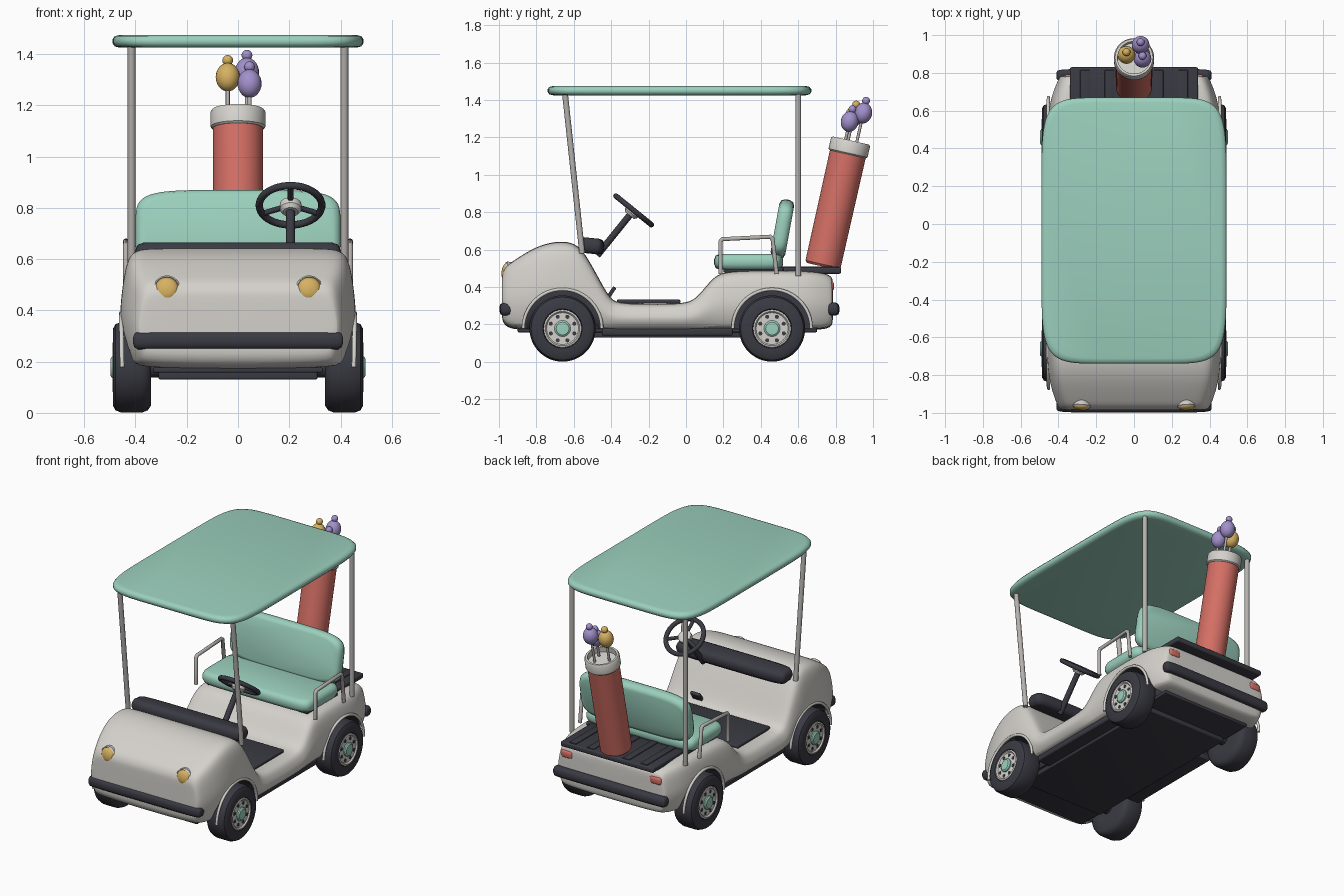
import bpy, bmesh, math
from mathutils import Vector, Matrix

if "Cube" in bpy.data.objects:
    bpy.data.objects.remove(bpy.data.objects["Cube"])


def material(name, rgb):
    m = bpy.data.materials.new(name)
    m.diffuse_color = (*rgb, 1)
    m.use_nodes = True
    m.node_tree.nodes["Principled BSDF"].inputs["Base Color"].default_value = m.diffuse_color
    return m


CREAM = material("warm white paint", (0.66, 0.64, 0.60))
DARK = material("charcoal rubber", (0.042, 0.042, 0.056))
GREEN = material("mint green", (0.33, 0.63, 0.51))
RED = material("coral red", (0.66, 0.16, 0.13))
GOLD = material("golden yellow", (0.68, 0.44, 0.12))
PURPLE = material("lavender", (0.36, 0.28, 0.60))
METAL = material("grey metal", (0.46, 0.44, 0.42))


def finish(obj, name, mat, angle=35):
    obj.name = name
    obj.data.materials.clear()
    obj.data.materials.append(mat)
    bpy.ops.object.select_all(action='DESELECT')
    obj.select_set(True)
    bpy.context.view_layer.objects.active = obj
    bpy.ops.object.shade_smooth_by_angle(angle=math.radians(angle))
    return obj


def loft(name, rings, mat, matrix=Matrix(), angle=35):
    """Skin closed rings of equal length and cap both ends."""
    bm = bmesh.new()
    rows = [[bm.verts.new(matrix @ Vector(p)) for p in r] for r in rings]
    n = len(rows[0])
    for a, b in zip(rows, rows[1:]):
        for i in range(n):
            bm.faces.new((a[i], a[(i + 1) % n], b[(i + 1) % n], b[i]))
    bm.faces.new(rows[0])
    bm.faces.new(rows[-1])
    bmesh.ops.recalc_face_normals(bm, faces=bm.faces)
    me = bpy.data.meshes.new(name)
    bm.to_mesh(me)
    bm.free()
    obj = bpy.data.objects.new(name, me)
    bpy.context.collection.objects.link(obj)
    return finish(obj, name, mat, angle)


def lathe(name, profile, origin, axis, mat, seg=32, angle=35):
    """Turn (radius, distance) points about an axis."""
    m = Matrix.Translation(origin) @ Vector(axis).to_track_quat('Z', 'Y').to_matrix().to_4x4()
    turn = [2 * math.pi * i / seg for i in range(seg)]
    rings = [[(r * math.cos(t), r * math.sin(t), d) for t in turn] for r, d in profile]
    return loft(name, rings, mat, m, angle)


def rod(name, a, b, r, mat, seg=16):
    d = Vector(b) - Vector(a)
    return lathe(name, [(r, 0), (r, d.length)], a, d, mat, seg)


def ball(name, c, r, h, axis, mat):
    prof = [(max(r * math.sin(t), 0.0005), -h * math.cos(t))
            for t in [math.pi * i / 14 for i in range(15)]]
    return lathe(name, prof, c, axis, mat, 20, 60)


def slab(name, hx, hy, hz, n, edge, mat, loc, rot=0):
    """Pillow-edged plate with a rounded-rectangle outline."""
    rings = []
    for inset, z in ((edge * 1.6, -hz), (edge * 0.5, -hz * 0.8), (0, -hz * 0.3),
                     (0, hz * 0.3), (edge * 0.5, hz * 0.8), (edge * 1.6, hz)):
        ring = []
        for i in range(64):
            t = 2 * math.pi * (i + 0.5) / 64
            c, s = math.cos(t), math.sin(t)
            ring.append((math.copysign(abs(c) ** (2 / n), c) * (hx - inset),
                         math.copysign(abs(s) ** (2 / n), s) * (hy - inset), z))
        rings.append(ring)
    return loft(name, rings, mat, Matrix.Translation(loc) @ Matrix.Rotation(rot, 4, 'X'), 50)


def box(name, c, size, mat, bevel=0.01, rot=0):
    bpy.ops.mesh.primitive_cube_add(size=1, location=c, rotation=(rot, 0, 0))
    o = bpy.context.object
    o.scale = size
    bpy.ops.object.transform_apply(location=False, rotation=False, scale=True)
    b = o.modifiers.new("bevel", 'BEVEL')
    b.width, b.segments = bevel, 3
    bpy.ops.object.modifier_apply(modifier="bevel")
    return finish(o, name, mat, 40)


def tube(name, pts, r, mat):
    cu = bpy.data.curves.new(name, 'CURVE')
    cu.dimensions, cu.bevel_depth, cu.bevel_resolution = '3D', r, 3
    cu.use_fill_caps = True
    s = cu.splines.new('POLY')
    s.points.add(len(pts) - 1)
    for p, q in zip(s.points, pts):
        p.co = (*q, 1)
    o = bpy.data.objects.new(name, cu)
    bpy.context.collection.objects.link(o)
    bpy.ops.object.select_all(action='DESELECT')
    o.select_set(True)
    bpy.context.view_layer.objects.active = o
    bpy.ops.object.convert(target='MESH')
    return finish(bpy.context.object, name, mat, 50)


# Body shell: stations of (y, top, half width, bottom)
stations = [(-.985, .45, .375, .25), (-.982, .475, .39, .22), (-.965, .51, .405, .19),
            (-.93, .535, .42, .175), (-.87, .575, .44, .17), (-.80, .615, .455, .17),
            (-.72, .64, .462, .17), (-.64, .645, .462, .17), (-.58, .625, .462, .17),
            (-.53, .565, .46, .17), (-.46, .435, .46, .17), (-.41, .345, .46, .17),
            (-.37, .312, .46, .17), (-.2, .31, .46, .17), (-.01, .31, .46, .17),
            (.05, .335, .46, .17), (.10, .395, .46, .17), (.15, .455, .46, .17),
            (.21, .485, .46, .17), (.40, .49, .46, .17), (.60, .488, .457, .17),
            (.69, .482, .435, .17), (.75, .472, .41, .175), (.78, .455, .395, .19),
            (.787, .43, .38, .22)]
half = [(.86, 0), (.93, .06), (.98, .25), (1, .45), (.98, .65), (.955, .82),
        (.92, .93), (.86, .985), (.74, 1), (.35, 1)]
outline = half + [(-x, z) for x, z in reversed(half)]
body = loft("body_shell", [[(fx * w, y, b + fz * (t - b)) for fx, fz in outline]
                           for y, t, w, b in stations], CREAM)
sub = body.modifiers.new("smooth", 'SUBSURF')
sub.levels = sub.render_levels = 2
bpy.ops.object.modifier_apply(modifier="smooth")

# Wheels, arches and arch lips
AXLES, AXLE_Z = (-.66, .46), .178
for s in (-1, 1):
    for y in AXLES:
        cutter = lathe("arch_cutter", [(.205, 0), (.205, .32)], (s * .29, y, AXLE_Z),
                       (s, 0, 0), DARK, 48)
        cut = body.modifiers.new("arch", 'BOOLEAN')
        cut.operation, cut.solver, cut.object = 'DIFFERENCE', 'EXACT', cutter
        cut.material_mode = 'TRANSFER'
        bpy.context.view_layer.objects.active = body
        bpy.ops.object.modifier_apply(modifier="arch")
        bpy.data.objects.remove(cutter)
        arc = [math.pi * (i / 24) for i in range(25)]
        tube("arch_lip", [(s * (.452 + .004 * math.sin(t)), y + .21 * math.cos(t),
                           AXLE_Z + .21 * math.sin(t)) for t in arc], .009, CREAM)
        c = (s * .34, y, AXLE_Z)
        lathe("tyre", [(.10, 0), (.15, 0), (.168, .012), (.177, .035), (.177, .115),
                       (.168, .138), (.15, .148), (.105, .148), (.10, .135)], c, (s, 0, 0), DARK, 48)
        lathe("wheel_rim", [(.101, .12), (.101, .147), (.092, .15), (.085, .142), (.04, .142)],
              c, (s, 0, 0), CREAM, 40)
        lathe("hub_cap", [(.043, .135), (.043, .15), (.034, .157), (.01, .158)], c, (s, 0, 0), GREEN)
        for k in range(8):
            t = math.pi * (k + .5) / 4
            p = (s * .48, y + .068 * math.cos(t), AXLE_Z + .068 * math.sin(t))
            lathe("rim_hole", [(.011, 0), (.011, .005)], p, (s, 0, 0), DARK, 12)
    rod("axle_stub", (s * .25, AXLES[0], AXLE_Z), (s * .36, AXLES[0], AXLE_Z), .04, DARK)
    rod("axle_stub", (s * .25, AXLES[1], AXLE_Z), (s * .36, AXLES[1], AXLE_Z), .04, DARK)
finish(body, "body_shell", CREAM, 40) if len(body.data.materials) < 2 else None

# Underbody, floor mat, rear deck and bumpers
box("underbody", (0, -.1, .148), (.62, 1.2, .036), DARK, .008)
box("under_panel", (0, -.1, .168), (.66, 1.6, .02), DARK, .005)
for s in (-1, 1):
    box("side_sill", (s * .36, -.10, .16), (.10, .70, .04), DARK, .01)
box("floor_mat", (0, -.20, .322), (.72, .34, .022), DARK, .008)
box("pedal", (.2, -.40, .37), (.07, .02, .07), DARK, .006, -.6)
box("rear_deck", (0, .66, .488), (.68, .34, .034), DARK, .01)
for i in range(5):
    box("deck_rib", (-.26 + .13 * i, .66, .505), (.05, .31, .01), DARK, .003)
slab("front_bumper", .41, .036, .034, 7, .012, DARK, (0, -.962, .282))
slab("rear_bumper", .41, .034, .034, 7, .012, DARK, (0, .787, .282))

# Lamps
for s in (-1, 1):
    p = (s * .277, -.945, .48)
    lathe("headlight_rim", [(.054, -.02), (.054, .018), (.048, .026), (.044, .02)], p,
          (s * .06, -1, .15), CREAM)
    lathe("headlight", [(.046, -.02), (.046, .024), (.036, .034), (.02, .039), (.003, .041)], p,
          (s * .06, -1, .15), GOLD, 32, 60)
    box("tail_light", (s * .325, .772, .405), (.085, .04, .05), RED, .015)

# Dashboard and steering
slab("dashboard", .40, .068, .042, 6, .018, DARK, (0, -.505, .62), -.1)
centre, axis = Vector((.205, -.28, .81)), Vector((0, .63, .78)).normalized()
across = Vector((0, -axis.z, axis.y))
side = Vector((1, 0, 0))
bpy.ops.mesh.primitive_torus_add(major_radius=.122, minor_radius=.0145, major_segments=48,
                                 minor_segments=12, location=centre,
                                 rotation=axis.to_track_quat('Z', 'Y').to_euler())
finish(bpy.context.object, "steering_wheel", DARK, 60)
for t in (90, 205, 335):
    d = across * math.sin(math.radians(t)) + side * math.cos(math.radians(t))
    rod("steering_spoke", centre, centre + d * .12, .011, DARK)
lathe("steering_hub", [(.03, -.035), (.042, -.02), (.042, .006), (.03, .014)], centre, axis, CREAM)
rod("steering_column", centre - axis * .31, centre - axis * .02, .018, DARK)

# Bench seat with armrests
box("seat_base", (0, .36, .492), (.74, .32, .03), DARK, .008)
slab("seat_cushion", .40, .185, .042, 8, .018, GREEN, (0, .335, .535))
slab("seat_backrest", .40, .16, .04, 5, .018, GREEN, (0, .515, .71), math.pi / 2 - .18)
for s in (-1, 1):
    x = s * .437
    tube("armrest", [(x, .185, .47), (x, .185, .645), (x, .195, .656), (x, .45, .669),
                     (x, .462, .66), (x, .485, .47)], .012, METAL)

# Roof and posts
slab("roof", .49, .705, .025, 7, .018, GREEN, (0, -.035, 1.45))
for s in (-1, 1):
    rod("front_post", (s * .415, -.555, .58), (s * .415, -.647, 1.435), .0155, METAL)
    rod("rear_post", (s * .415, .60, .46), (s * .415, .60, 1.435), .0155, METAL)

# Golf bag and covered clubs
base, lean = Vector((0, .73, .51)), Vector((0, .225, 1)).normalized()
lathe("bag_body", [(.085, 0), (.096, .012), (.098, .64)], base, lean, RED, 40)
lathe("bag_cuff", [(.1, .615), (.107, .622), (.107, .68), (.1, .69), (.088, .69),
                   (.086, .655)], base, lean, CREAM, 40)
for x, y, z, mat in ((-.04, .895, 1.31, GOLD), (.045, .875, 1.285, PURPLE), (.035, .948, 1.33, PURPLE)):
    c = Vector((x, y, z))
    rod("club_shaft", c - lean * .28, c, .008, METAL, 12)
    ball("club_cover", c, .047, .056, lean, mat)
    ball("cover_bobble", c + lean * .067, .021, .021, lean, mat)
